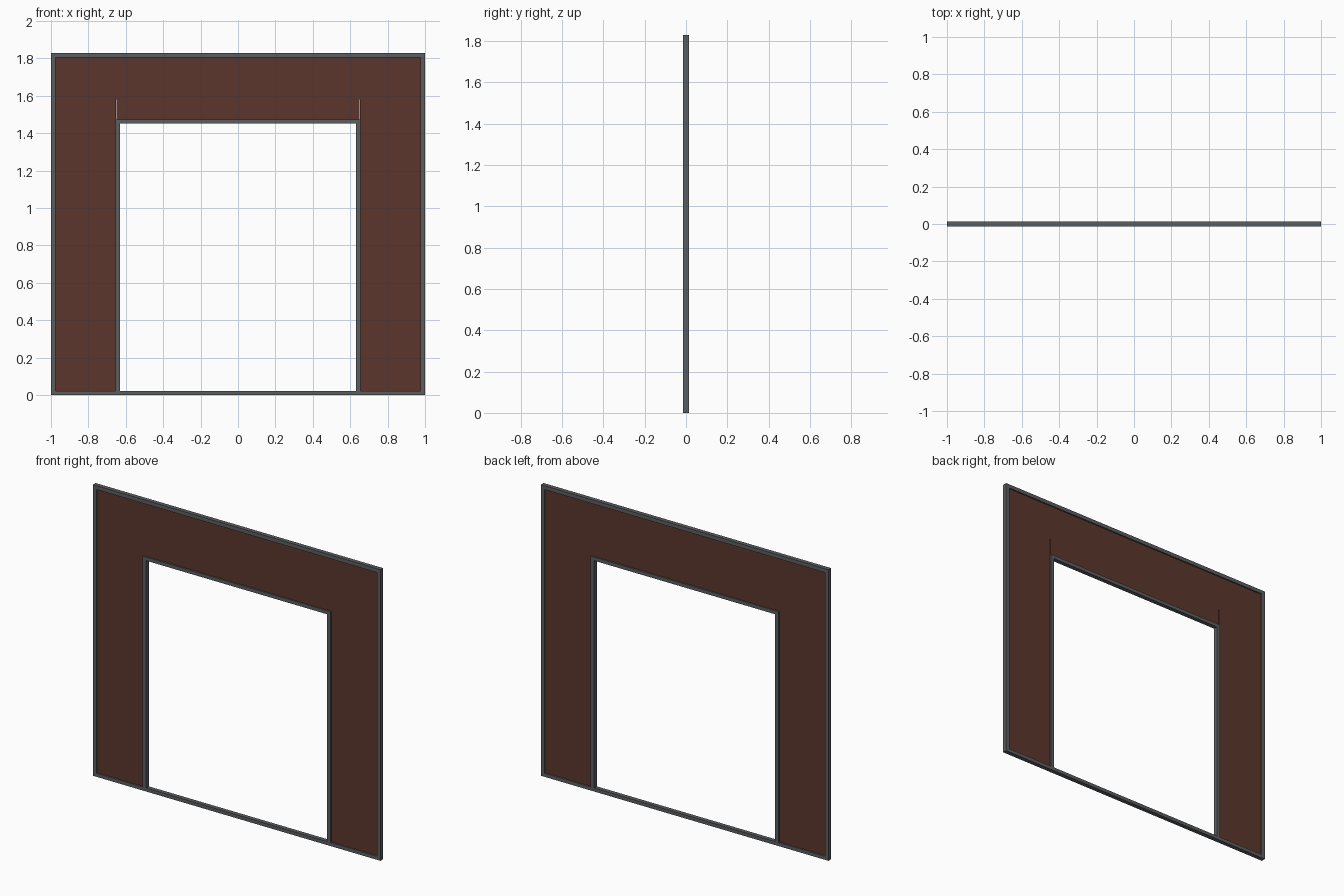
import bpy, bmesh

if "Cube" in bpy.data.objects:
    bpy.data.objects.remove(bpy.data.objects["Cube"])

W, H, T = 1.0, 1.83, 0.0135      # half width, height, half depth
B = 0.024                        # frame bar width
IX, IZ = 0.654, 1.473            # outer edges of the inner frame


def material(name, color):
    m = bpy.data.materials.new(name)
    m.diffuse_color = (*color, 1)
    m.use_nodes = True
    m.node_tree.nodes["Principled BSDF"].inputs["Base Color"].default_value = m.diffuse_color
    return m


steel = material("grey steel", (0.105, 0.112, 0.118))
brown = material("brown cladding", (0.105, 0.037, 0.026))


def extrude_profile(name, pts, half, mat):
    """Flat x-z outline extruded to both sides of y = 0."""
    bm = bmesh.new()
    face = bm.faces.new([bm.verts.new((x, -half, z)) for x, z in pts])
    ext = bmesh.ops.extrude_face_region(bm, geom=[face])
    for v in ext["geom"]:
        if isinstance(v, bmesh.types.BMVert):
            v.co.y = half
    bmesh.ops.recalc_face_normals(bm, faces=bm.faces)
    me = bpy.data.meshes.new(name)
    bm.to_mesh(me)
    bm.free()
    me.materials.append(mat)
    ob = bpy.data.objects.new(name, me)
    bpy.context.collection.objects.link(ob)
    return ob


def bar(name, x0, x1, z0, z1):
    extrude_profile(name, [(x0, z0), (x1, z0), (x1, z1), (x0, z1)], T, steel)


# Outer frame rails
bar("top_rail", -W, W, H - B, H)
bar("bottom_rail", -W, W, 0, 0.022)

# Outer and inner posts on each side
for side, s in (("left", -1), ("right", 1)):
    a, b = sorted((s * W, s * (W - B)))
    bar(side + "_outer_post", a, b, 0.022, H - B)
    a, b = sorted((s * IX, s * (IX - B)))
    bar(side + "_door_post", a, b, 0.022, IZ)

# Lintel over the opening
bar("door_lintel", -IX + B, IX - B, IZ - 0.022, IZ)

# Cladding panel around the opening, with a fine slit above each door post
px, pz, ix, iz = W - B / 2, H - B / 2, IX - B / 2, IZ - B / 2
slit, sx, sw = 1.58, 0.652, 0.002
half = [(ix, iz), (sx - sw, iz), (sx - sw, slit), (sx, slit), (sx, 0.01), (px, 0.01), (px, pz)]
half = half[1:]
outline = half + [(-x, z) for x, z in reversed(half)]
extrude_profile("wall_panel", outline, 0.005, brown)
